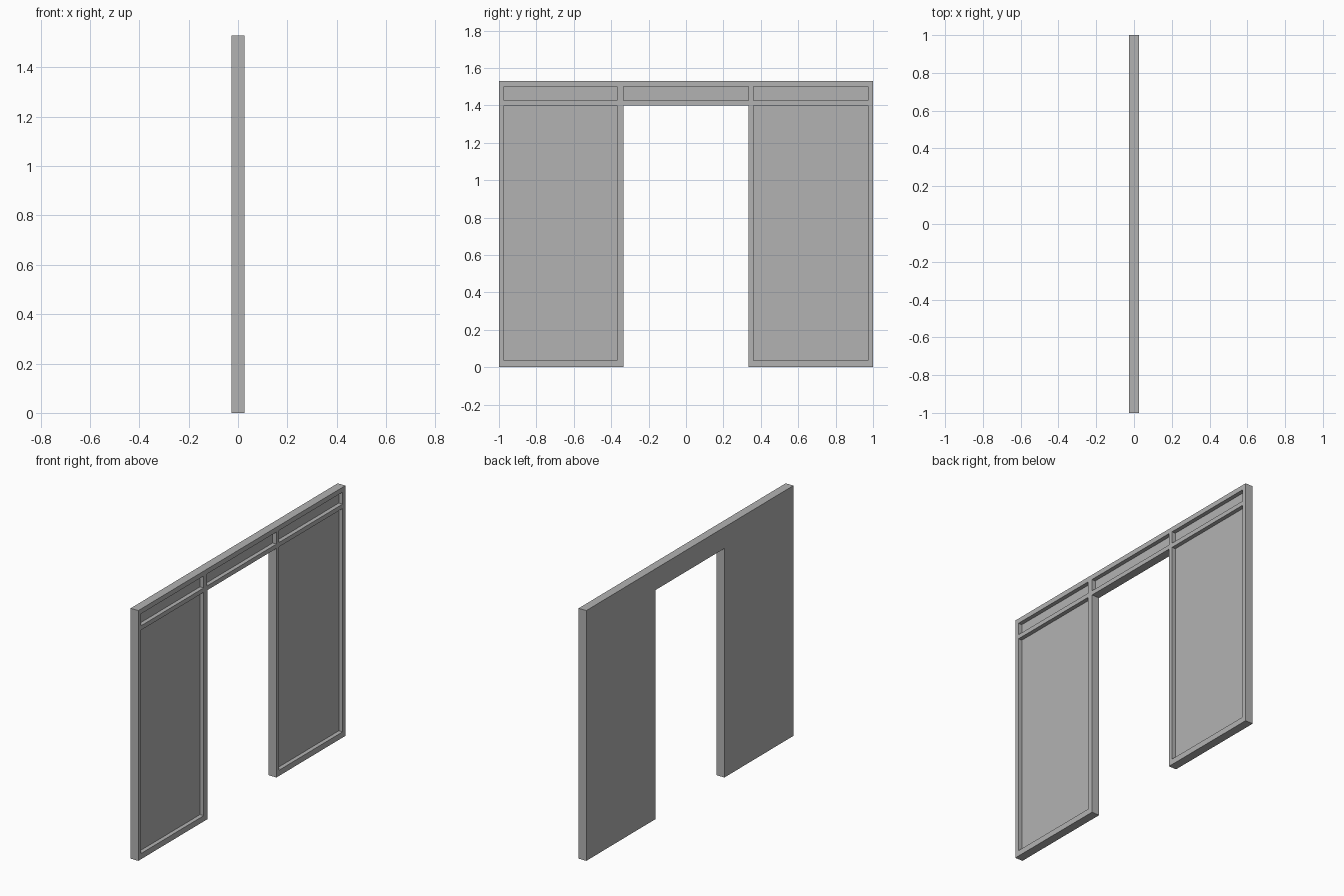
import bpy
import bmesh

cube = bpy.data.objects.get("Cube")
if cube:
    bpy.data.objects.remove(cube, do_unlink=True)

HALF_T = 0.026      # half the wall thickness
HEIGHT = 1.53
DOOR_Y = 0.334      # half the doorway width
DOOR_Z = 1.40
DEPTH = 0.025       # recess depth on the +x face

grey = bpy.data.materials.new("wall grey")
grey.use_nodes = True
grey.diffuse_color = (0.45, 0.45, 0.45, 1)
grey.node_tree.nodes["Principled BSDF"].inputs["Base Color"].default_value = (0.45, 0.45, 0.45, 1)


def prism(bm, outline, x0, x1):
    """Extrude a (y, z) outline along x."""
    face = bm.faces.new([bm.verts.new((x0, y, z)) for y, z in outline])
    out = bmesh.ops.extrude_face_region(bm, geom=[face])
    verts = [v for v in out["geom"] if isinstance(v, bmesh.types.BMVert)]
    bmesh.ops.translate(bm, verts=verts, vec=(x1 - x0, 0, 0))


def finish(bm, name):
    bmesh.ops.recalc_face_normals(bm, faces=bm.faces)
    mesh = bpy.data.meshes.new(name)
    bm.to_mesh(mesh)
    bm.free()
    mesh.materials.append(grey)
    obj = bpy.data.objects.new(name, mesh)
    bpy.context.collection.objects.link(obj)
    return obj


# Wall slab with the doorway
bm = bmesh.new()
prism(bm, [(-1, 0), (-DOOR_Y, 0), (-DOOR_Y, DOOR_Z), (DOOR_Y, DOOR_Z),
           (DOOR_Y, 0), (1, 0), (1, HEIGHT), (-1, HEIGHT)], -HALF_T, HALF_T)
wall = finish(bm, "doorway_wall")

# Recesses: tall side panels and a row of three over the door
left_bay, middle_bay, right_bay = (-0.973, -0.368), (-0.335, 0.334), (0.36, 0.973)
low, high = (0.035, 1.40), (1.427, 1.50)
bm = bmesh.new()
for (y0, y1), (z0, z1) in [(left_bay, low), (right_bay, low),
                           (left_bay, high), (middle_bay, high), (right_bay, high)]:
    prism(bm, [(y0, z0), (y1, z0), (y1, z1), (y0, z1)], HALF_T - DEPTH, HALF_T + 0.1)
cutter = finish(bm, "recess_cutter")
cutter.hide_render = True

# Cut the recesses, then drop the cutter
cut = wall.modifiers.new("recesses", "BOOLEAN")
cut.operation = "DIFFERENCE"
cut.solver = "EXACT"
cut.object = cutter
bpy.context.view_layer.objects.active = wall
bpy.ops.object.modifier_apply(modifier=cut.name)
bpy.data.objects.remove(cutter, do_unlink=True)
